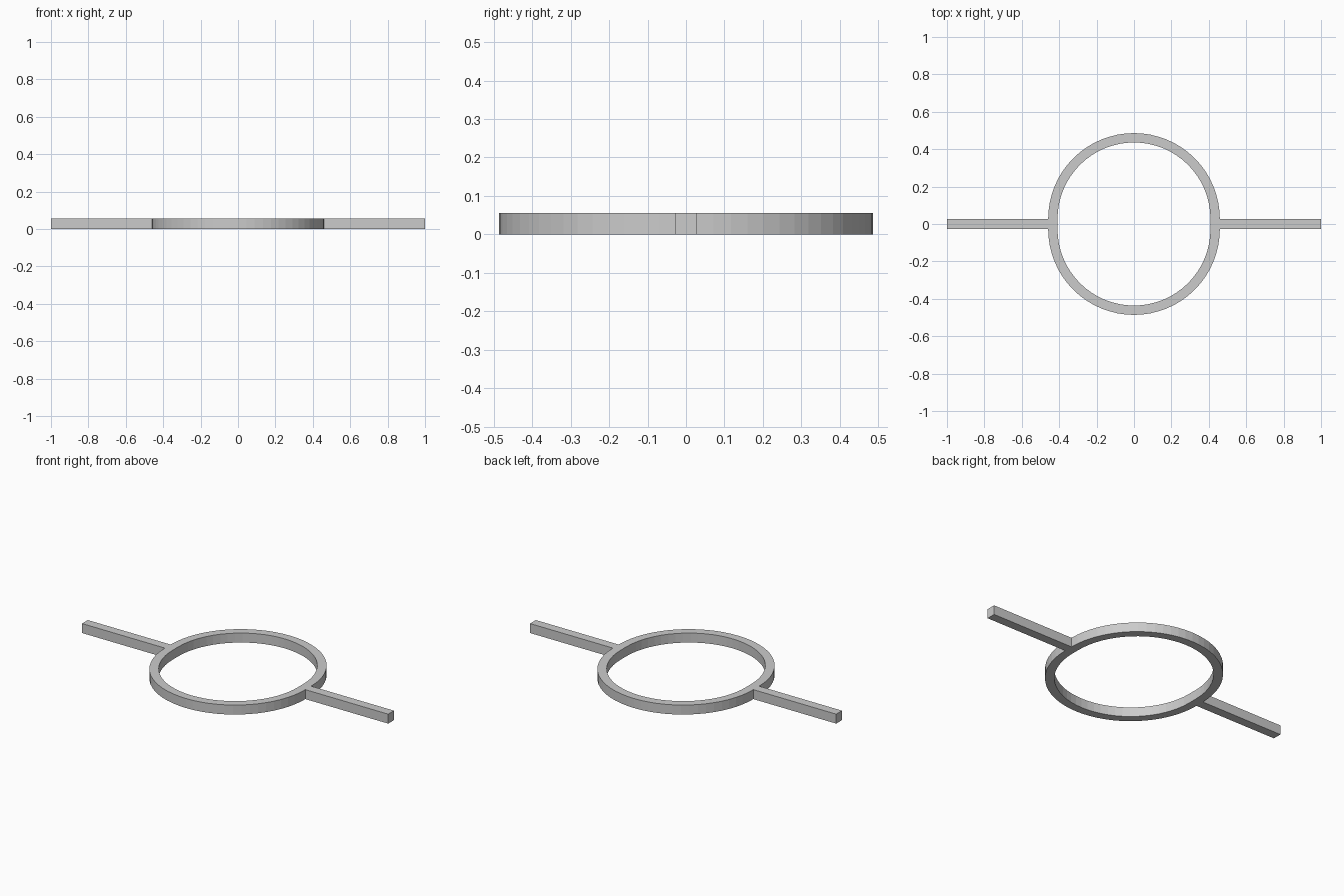
import bpy, bmesh
from math import cos, sin, pi

if "Cube" in bpy.data.objects:
    bpy.data.objects.remove(bpy.data.objects["Cube"])

HEIGHT = 0.056
HALF_BAR = 0.027          # half the bar width; the half rings sit this far off centre
R_IN, R_OUT = 0.409, 0.459
SEGMENTS = 32             # facets per half ring

bm = bmesh.new()


def quad(*points):
    bm.faces.new([bm.verts.new((x, y, 0)) for x, y in points])


def arc(r, i, side):
    a = pi * i / SEGMENTS
    return r * cos(a), side * (HALF_BAR + r * sin(a))


for side in (1, -1):
    # half ring
    for i in range(SEGMENTS):
        quad(arc(R_IN, i, side), arc(R_OUT, i, side),
             arc(R_OUT, i + 1, side), arc(R_IN, i + 1, side))
    # straight bar: the joint between the half rings, then the outer arm
    for x0, x1 in ((R_IN, R_OUT), (R_OUT, 1.0)):
        quad((side * x0, -HALF_BAR), (side * x1, -HALF_BAR),
             (side * x1, HALF_BAR), (side * x0, HALF_BAR))

# weld the flat plan and raise it to a solid
bmesh.ops.remove_doubles(bm, verts=bm.verts, dist=1e-5)
bmesh.ops.recalc_face_normals(bm, faces=bm.faces)
raised = bmesh.ops.extrude_face_region(bm, geom=bm.faces[:], use_keep_orig=True)
top = [g for g in raised["geom"] if isinstance(g, bmesh.types.BMVert)]
bmesh.ops.translate(bm, verts=top, vec=(0, 0, HEIGHT))
bmesh.ops.recalc_face_normals(bm, faces=bm.faces)

mesh = bpy.data.meshes.new("ring_with_arms")
bm.to_mesh(mesh)
bm.free()
bpy.context.collection.objects.link(bpy.data.objects.new("ring_with_arms", mesh))
